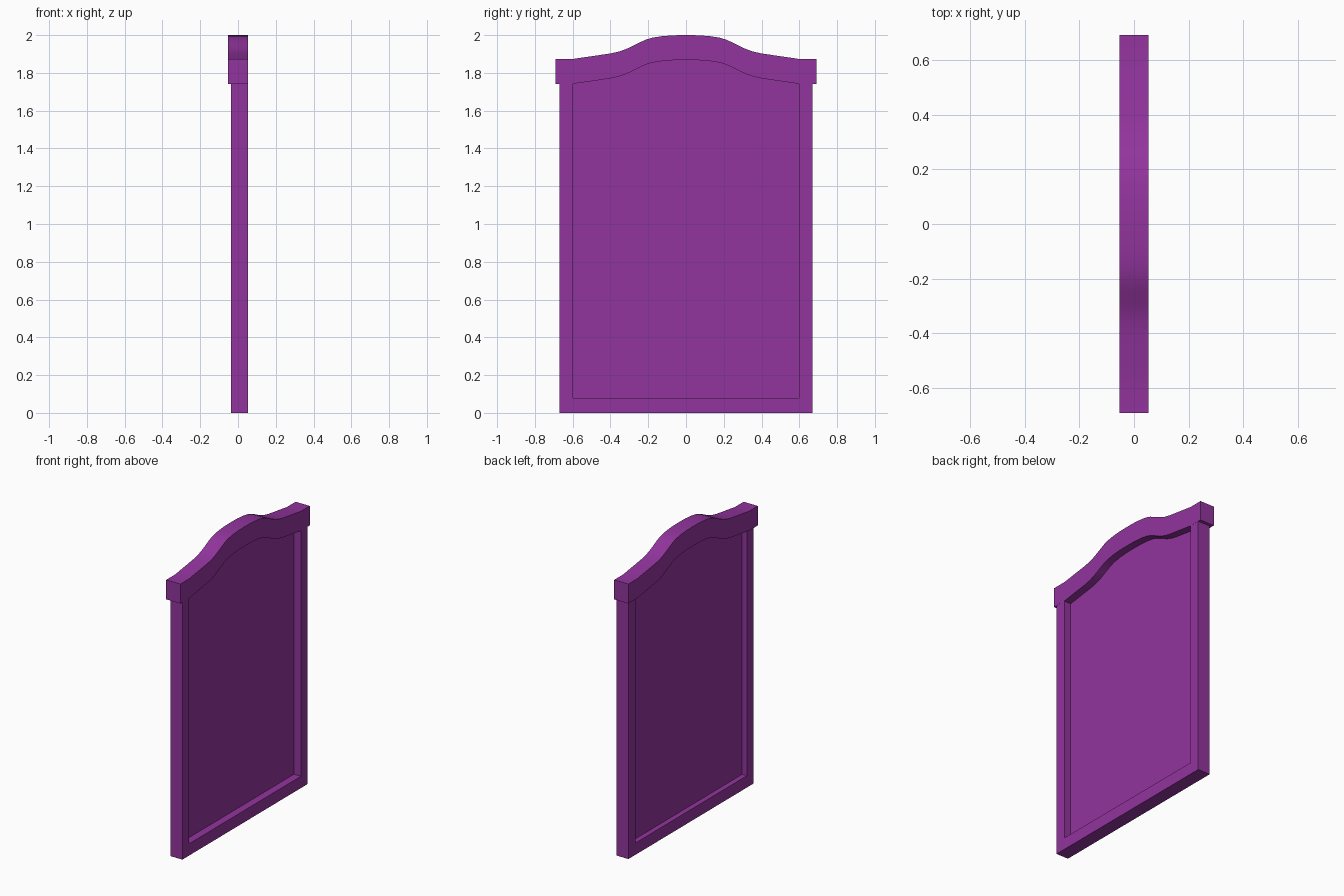
import bpy, bmesh, math

if "Cube" in bpy.data.objects:
    bpy.data.objects.remove(bpy.data.objects["Cube"])

purple = bpy.data.materials.new("purple_paint")
purple.diffuse_color = (0.29, 0.035, 0.34, 1)
purple.use_nodes = True
purple.node_tree.nodes["Principled BSDF"].inputs["Base Color"].default_value = purple.diffuse_color


def extrude_profile(name, outline, x0, x1):
    """Extrude a closed (y, z) outline along x."""
    bm = bmesh.new()
    face = bm.faces.new([bm.verts.new((x0, y, z)) for y, z in outline])
    geom = bmesh.ops.extrude_face_region(bm, geom=[face])["geom"]
    verts = [g for g in geom if isinstance(g, bmesh.types.BMVert)]
    bmesh.ops.translate(bm, verts=verts, vec=(x1 - x0, 0, 0))
    bmesh.ops.recalc_face_normals(bm, faces=bm.faces)
    mesh = bpy.data.meshes.new(name)
    bm.to_mesh(mesh)
    bm.free()
    mesh.materials.append(purple)
    obj = bpy.data.objects.new(name, mesh)
    bpy.context.collection.objects.link(obj)
    return obj


def mirrored(half):
    """Half profile from y = 0 outwards -> full profile from -y to +y."""
    return [(-y, z) for y, z in reversed(half[1:])] + half


IN, OUT, CAP_Y = 0.597, 0.67, 0.692    # opening, frame and cap half widths
BACK, FRONT, CAP_X = -0.038, 0.0525, 0.053
SILL, SHOULDER, CAP_H = 0.08, 1.742, 0.132

# crest curve, half, from the middle outwards
crest = [(0, 2.0), (0.07, 1.999), (0.13, 1.994), (0.18, 1.986), (0.215, 1.975),
         (0.25, 1.959), (0.285, 1.941), (0.32, 1.925), (0.355, 1.913),
         (0.40, 1.903), (0.46, 1.894), (0.53, 1.884), (IN, 1.874)]
arch = mirrored([(y, z - CAP_H) for y, z in crest])

# U-shaped frame: two stiles and bottom rail
extrude_profile("frame", mirrored([(0, SILL), (IN, SILL), (IN, SHOULDER)])
                + [(OUT, SHOULDER), (OUT, 0), (-OUT, 0), (-OUT, SHOULDER)],
                BACK, FRONT)

# thin centre panel following the arch
extrude_profile("panel", arch + [(IN, SILL), (-IN, SILL)], -0.003, 0.001)

# curved cap rail with square ends
top = mirrored(crest + [(CAP_Y, SHOULDER + CAP_H)])
bottom = [(CAP_Y, SHOULDER)] + arch[::-1] + [(-CAP_Y, SHOULDER)]
cap = extrude_profile("cap_rail", top + bottom, -CAP_X, CAP_X)
bpy.context.view_layer.objects.active = cap
cap.select_set(True)
bpy.ops.object.shade_smooth_by_angle(angle=math.radians(30))
